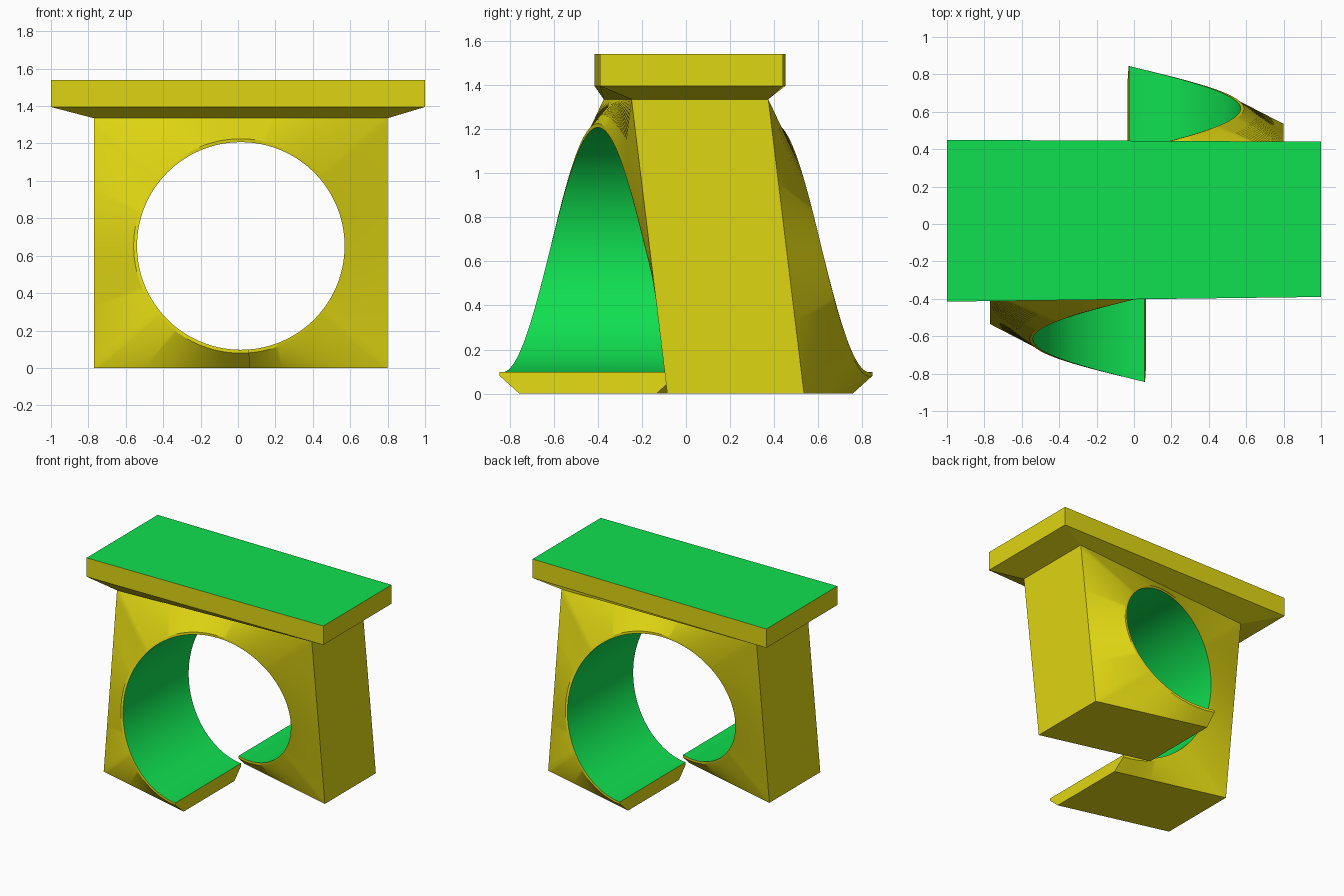
import bpy, bmesh
from math import sin, cos, atan2, pi, radians

cube = bpy.data.objects.get("Cube")
if cube:
    bpy.data.objects.remove(cube)


def make_material(name, color):
    mat = bpy.data.materials.new(name)
    mat.use_nodes = True
    mat.diffuse_color = color
    mat.node_tree.nodes["Principled BSDF"].inputs["Base Color"].default_value = color
    return mat


MATERIALS = [make_material("yellow", (0.74, 0.67, 0.006, 1)),
             make_material("green", (0.005, 0.74, 0.08, 1))]


def finish(bm, name):
    bmesh.ops.recalc_face_normals(bm, faces=bm.faces)
    mesh = bpy.data.meshes.new(name)
    bm.to_mesh(mesh)
    bm.free()
    for mat in MATERIALS:
        mesh.materials.append(mat)
    obj = bpy.data.objects.new(name, mesh)
    bpy.context.collection.objects.link(obj)
    bpy.ops.object.select_all(action='DESELECT')
    obj.select_set(True)
    bpy.context.view_layer.objects.active = obj
    bpy.ops.object.shade_smooth_by_angle(angle=radians(30))
    return obj


# Shared dimensions: hole centre, radius, lip and block outline
CX, CZ = 0.015, 0.652
RADIUS, LIP = 0.555, 0.018
HALF_W, TOP, STEPS = 0.785, 1.335 - CZ, 28
HOLE_HALF, BLOCK_HALF = 0.4, 0.31
END_ANGLE, END_SHIFT = radians(184.5), 0.445
TOP_SHIFT, LOW_SHIFT = 0.063, 0.225

# Outer path of one half: (x, z, sideways shift), from top middle to split tip
keys = [(0, TOP, 0), (HALF_W, TOP, TOP_SHIFT),
        (HALF_W, -CZ, LOW_SHIFT), (-0.05, -CZ, END_SHIFT)]
half = [keys[0]]
for a, b in zip(keys, keys[1:]):
    for i in range(1, STEPS + 1):
        t = i / STEPS
        half.append(tuple(p + (q - p) * t for p, q in zip(a, b)))

# The other half is the same path turned half a revolution about z
path = [(-x, z, -s, -1) for x, z, s in reversed(half[1:])]
path += [(x, z, s, 1) for x, z, s in half]

# Split ring block: cross-sections follow a helix around the hole
bm = bmesh.new()
sections = []
for x, z, shift, side in path:
    angle = atan2(side * x, z)
    if angle < -pi / 2:
        angle += 2 * pi
    angle *= side
    twist = END_SHIFT * angle / END_ANGLE

    def ring_point(r, y):
        return bm.verts.new((CX + r * sin(angle), y, CZ + r * cos(angle)))

    front, back = twist - HOLE_HALF, twist + HOLE_HALF
    sections.append([
        ring_point(RADIUS, front),
        ring_point(RADIUS + LIP, front),
        bm.verts.new((CX + x, shift - BLOCK_HALF, CZ + z)),
        bm.verts.new((CX + x, shift + BLOCK_HALF, CZ + z)),
        ring_point(RADIUS + LIP, back),
        ring_point(RADIUS, back)])
for a, b in zip(sections, sections[1:]):
    for i in range(6):
        j = (i + 1) % 6
        face = bm.faces.new((a[i], a[j], b[j], b[i]))
        face.material_index = 1 if i == 5 else 0
for end in (sections[0], sections[-1]):
    bm.faces.new(end)
finish(bm, "ring_block")

# Top plate with a sloped underside that meets the block
bm = bmesh.new()
corners = [(-1, -0.415), (1, -0.39), (1, 0.44), (-1, 0.45)]
foot = [(CX - HALF_W, -TOP_SHIFT - BLOCK_HALF), (CX + HALF_W, TOP_SHIFT - BLOCK_HALF),
        (CX + HALF_W, TOP_SHIFT + BLOCK_HALF), (CX - HALF_W, -TOP_SHIFT + BLOCK_HALF)]
loops = [[bm.verts.new((x, y, z)) for x, y in outline]
         for outline, z in ((foot, CZ + TOP), (corners, 1.395), (corners, 1.54))]
for low, high in zip(loops, loops[1:]):
    for i in range(4):
        j = (i + 1) % 4
        bm.faces.new((low[i], low[j], high[j], high[i]))
bm.faces.new(loops[0])
bm.faces.new(loops[-1]).material_index = 1
plate = finish(bm, "top_plate")
plate.data.shade_flat()
